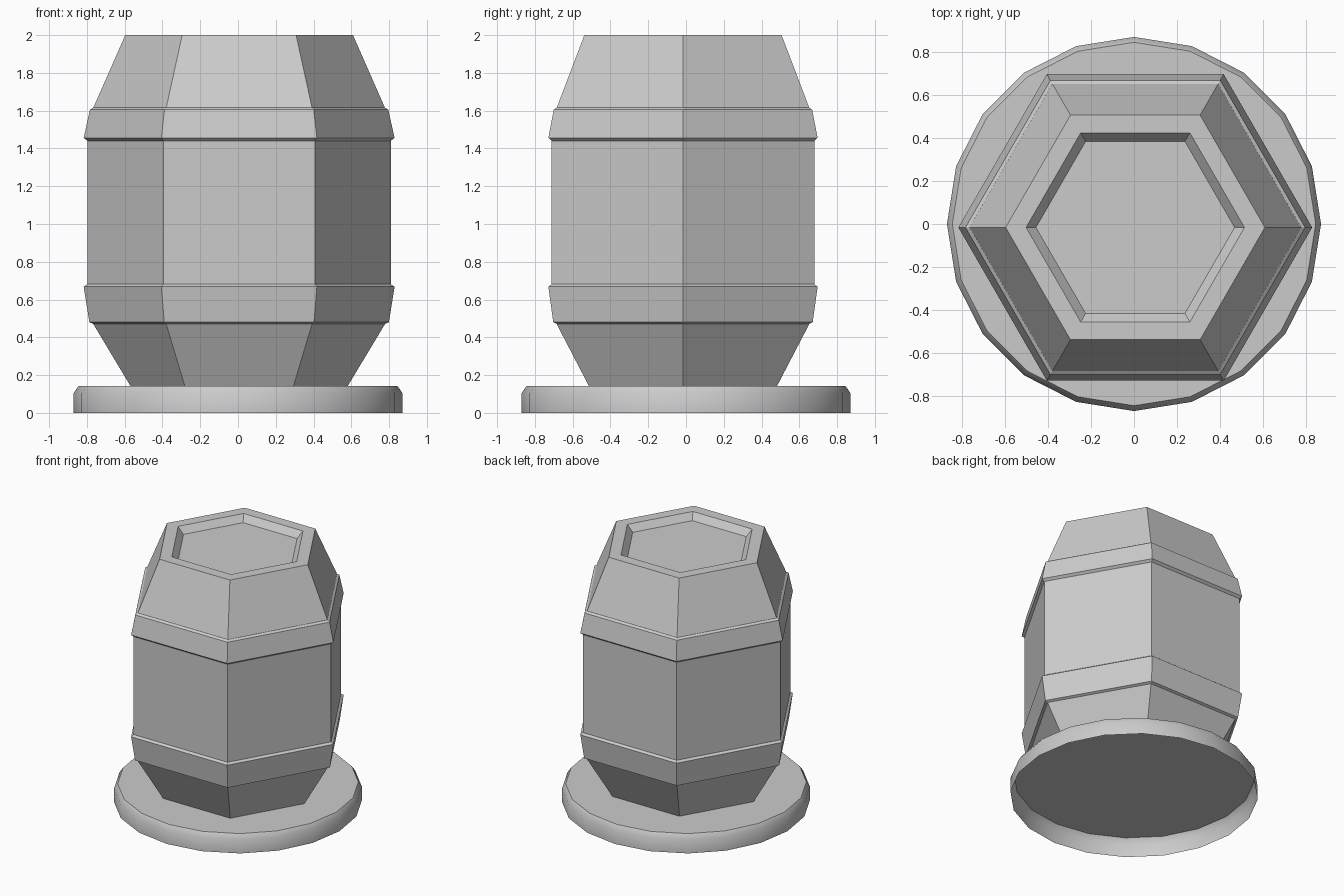
import bpy, bmesh
from math import cos, sin, tau

cube = bpy.data.objects.get("Cube")
if cube:
    bpy.data.objects.remove(cube, do_unlink=True)

grey = bpy.data.materials.new("plain grey")
grey.use_nodes = True
colour = (0.6, 0.6, 0.6, 1)
grey.diffuse_color = colour
grey.node_tree.nodes["Principled BSDF"].inputs["Base Color"].default_value = colour


def lathe(name, profile, sides, centre=(0, 0), ring=False):
    """Sweep (radius, height) points round z; cap the top, or join the ends into a ring."""
    bm = bmesh.new()
    loops = [[bm.verts.new((centre[0] + r * cos(tau * i / sides),
                            centre[1] + r * sin(tau * i / sides), z))
              for i in range(sides)] for r, z in profile]
    pairs = list(zip(loops, loops[1:]))
    if ring:
        pairs.append((loops[-1], loops[0]))
    else:
        bm.faces.new(loops[-1])
    for low, high in pairs:
        for i in range(sides):
            j = (i + 1) % sides
            bm.faces.new((low[i], low[j], high[j], high[i]))
    mesh = bpy.data.meshes.new(name)
    bm.to_mesh(mesh)
    bm.free()
    mesh.materials.append(grey)
    obj = bpy.data.objects.new(name, mesh)
    bpy.context.collection.objects.link(obj)
    return obj


# Round foot, hollow underneath, with a bevelled upper edge and a smooth rim
foot = lathe("base_disc", [(0.87, 0), (0.87, 0.105), (0.845, 0.142)], 20)
bpy.ops.object.select_all(action="DESELECT")
foot.select_set(True)
bpy.context.view_layer.objects.active = foot
bpy.ops.object.shade_smooth_by_angle(angle=0.8)

# Six-sided barrel with tapered ends and a sunken lid
axis = (0.006, -0.016)
lathe("barrel_body", [(0.575, 0.142), (0.772, 0.47), (0.803, 0.66), (0.803, 1.45),
                      (0.77, 1.62), (0.603, 2.0), (0.508, 2.0), (0.462, 1.95)], 6, axis)

# Sloping hoops round the barrel
lathe("lower_hoop", [(0.76, 0.466), (0.793, 0.48), (0.823, 0.668), (0.79, 0.69)],
      6, axis, ring=True)
lathe("upper_hoop", [(0.795, 1.434), (0.823, 1.456), (0.79, 1.605), (0.76, 1.624)],
      6, axis, ring=True)
